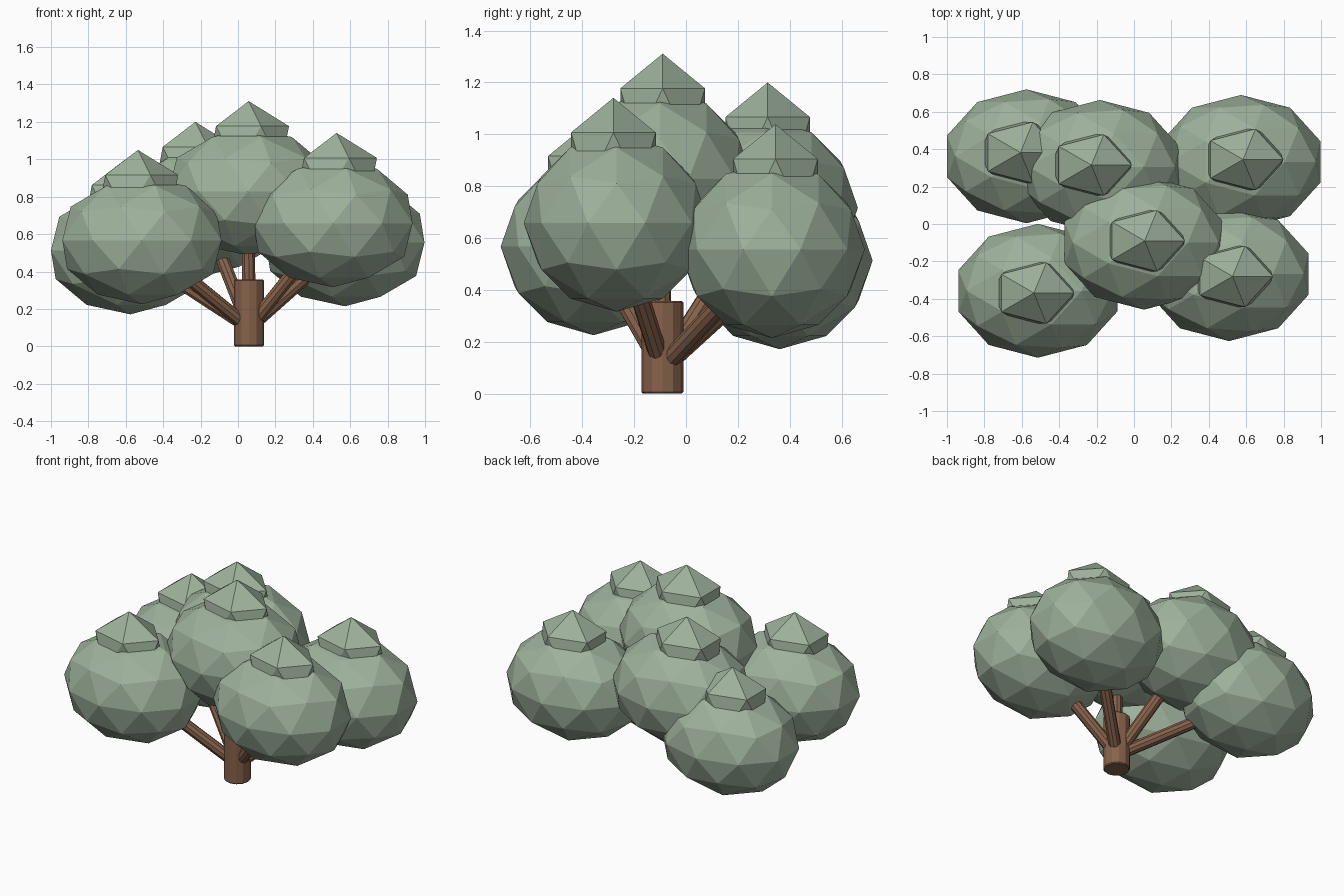
import bpy
from mathutils import Vector

if "Cube" in bpy.data.objects:
    bpy.data.objects.remove(bpy.data.objects["Cube"])


def make_material(name, rgb):
    mat = bpy.data.materials.new(name)
    mat.diffuse_color = (*rgb, 1)
    mat.use_nodes = True
    mat.node_tree.nodes["Principled BSDF"].inputs["Base Color"].default_value = mat.diffuse_color
    return mat


LEAF = make_material("sage_green", (0.34, 0.44, 0.33))
BARK = make_material("bark_brown", (0.24, 0.122, 0.07))


def finish(name, mat):
    obj = bpy.context.object
    obj.name = name
    obj.data.materials.append(mat)
    return obj


def ico(name, subdivisions, location, size):
    bpy.ops.mesh.primitive_ico_sphere_add(subdivisions=subdivisions, radius=1, location=location)
    obj = finish(name, LEAF)
    obj.scale = size
    return obj


def limb(name, start, end, radius, sides):
    start, end = Vector(start), Vector(end)
    axis = end - start
    bpy.ops.mesh.primitive_cylinder_add(vertices=sides, radius=radius, depth=axis.length,
                                        location=(start + end) / 2)
    obj = finish(name, BARK)
    obj.rotation_euler = axis.to_track_quat('Z', 'Y').to_euler()
    return obj


# Trunk with a thin chamfer on its rims
TX, TY = 0.059, -0.091
trunk = limb("trunk", (TX, TY, 0), (TX, TY, 0.357), 0.081, 12)
bevel = trunk.modifiers.new("rim_chamfer", 'BEVEL')
bevel.width = 0.006
bevel.segments = 1
bevel.limit_method = 'ANGLE'
bevel.angle_limit = 0.9

# Foliage clumps: name, clump centre, x and y of the pointed tuft on top
CLUMPS = [
    ("centre", (0.053, -0.10, 0.828), (0.057, -0.09)),
    ("front_right", (0.508, -0.268, 0.658), (0.527, -0.28)),
    ("front_left", (-0.514, -0.357, 0.567), (-0.535, -0.369)),
    ("back_middle", (-0.182, 0.305, 0.717), (-0.228, 0.315)),
    ("back_right", (0.572, 0.332, 0.556), (0.583, 0.345)),
    ("back_left", (-0.575, 0.362, 0.513), (-0.607, 0.382)),
]
for name, centre, (tuft_x, tuft_y) in CLUMPS:
    ico(name + "_foliage", 2, centre, (0.447, 0.358, 0.342))
    ico(name + "_tuft", 1, (tuft_x, tuft_y, centre[2] + 0.241), (0.241, 0.192, 0.242))
    # Branch from the trunk into the clump
    start = Vector((TX, TY, 0.10))
    limb(name + "_branch", start, start.lerp(Vector(centre), 0.85), 0.037, 10)
